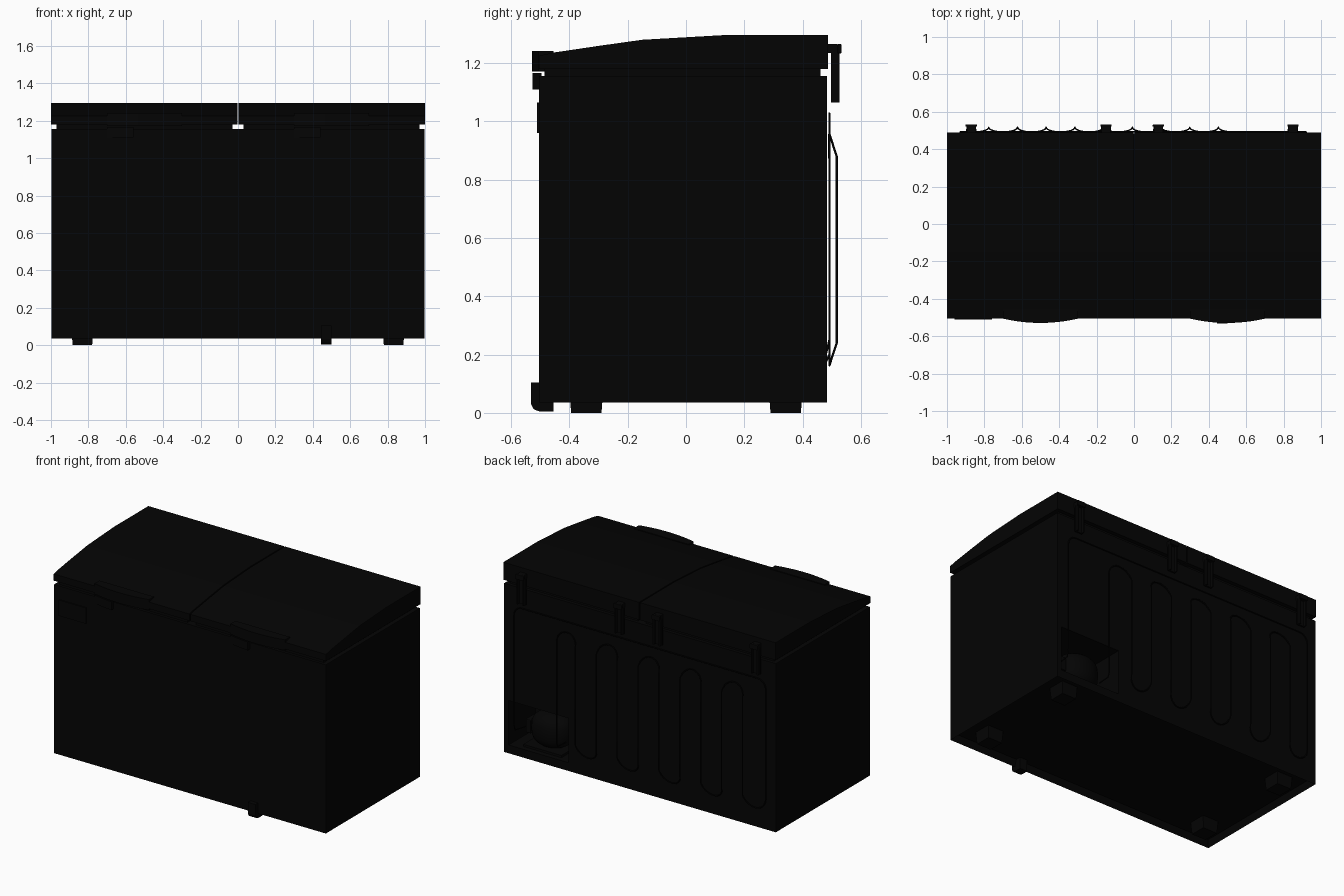
import bpy, bmesh, math

if "Cube" in bpy.data.objects:
    bpy.data.objects.remove(bpy.data.objects["Cube"])

mat = bpy.data.materials.new("black_enamel")
mat.diffuse_color = (0.0012, 0.0012, 0.0012, 1)
mat.use_nodes = True
mat.node_tree.nodes["Principled BSDF"].inputs["Base Color"].default_value = mat.diffuse_color


def finish(name, bm):
    bmesh.ops.recalc_face_normals(bm, faces=bm.faces)
    me = bpy.data.meshes.new(name)
    bm.to_mesh(me)
    bm.free()
    ob = bpy.data.objects.new(name, me)
    bpy.context.collection.objects.link(ob)
    me.materials.append(mat)
    return ob


def box(name, x0, x1, y0, y1, z0, z1, bevel=0):
    bm = bmesh.new()
    bmesh.ops.create_cube(bm, size=1)
    for v in bm.verts:
        v.co = ((x0 + x1) / 2 + v.co.x * (x1 - x0),
                (y0 + y1) / 2 + v.co.y * (y1 - y0),
                (z0 + z1) / 2 + v.co.z * (z1 - z0))
    if bevel:
        bmesh.ops.bevel(bm, geom=bm.edges[:], offset=bevel, segments=2,
                        profile=0.5, affect='EDGES')
    return finish(name, bm)


def prism(name, pts, axis, a, b):
    """Extrude a closed profile: axis 'x' takes (y, z) points, 'z' takes (x, y)."""
    bm = bmesh.new()
    put = (lambda p, t: (t, p[0], p[1])) if axis == 'x' else (lambda p, t: (p[0], p[1], t))
    face = bm.faces.new([bm.verts.new(put(p, a)) for p in pts])
    new = bmesh.ops.extrude_face_region(bm, geom=[face])['geom']
    shift = (b - a, 0, 0) if axis == 'x' else (0, 0, b - a)
    bmesh.ops.translate(bm, vec=shift, verts=[g for g in new if isinstance(g, bmesh.types.BMVert)])
    return finish(name, bm)


def smooth(ob):
    bpy.ops.object.select_all(action='DESELECT')
    bpy.context.view_layer.objects.active = ob
    ob.select_set(True)
    bpy.ops.object.shade_smooth_by_angle(angle=math.radians(35))


# cabinet with a recessed underside
body = box("cabinet", -0.998, 0.998, -0.504, 0.483, 0.035, 1.155)
bm = bmesh.new()
bm.from_mesh(body.data)
bottom = min(bm.faces, key=lambda f: f.calc_center_median().z)
bmesh.ops.inset_region(bm, faces=[bottom], thickness=0.02)
bmesh.ops.translate(bm, vec=(0, 0, 0.045), verts=bottom.verts)
bm.to_mesh(body.data)
bm.free()

# compressor niche cut in the back
cutter = box("niche_cutter", 0.525, 0.965, 0.2, 0.55, 0.09, 0.385)
cutter.hide_render = True
mod = body.modifiers.new("niche", 'BOOLEAN')
mod.object = cutter
mod.solver = 'EXACT'
bpy.context.view_layer.objects.active = body
bpy.ops.object.modifier_apply(modifier=mod.name)
bpy.data.objects.remove(cutter)

# compressor: rounded pot with a base plate
bm = bmesh.new()
bmesh.ops.create_uvsphere(bm, u_segments=28, v_segments=14, radius=1)
for v in bm.verts:
    sq = lambda t: math.copysign(abs(t) ** 0.65, t)
    v.co = (0.735 + v.co.x * 0.14, 0.345 + v.co.y * 0.11, 0.21 + sq(v.co.z) * 0.115)
smooth(finish("compressor", bm))
box("compressor_base", 0.6, 0.88, 0.24, 0.45, 0.09, 0.105)
box("compressor_relay", 0.86, 0.9, 0.3, 0.4, 0.16, 0.25, 0.006)

# lids with gaskets, curved in profile
top = [(-0.505, 1.225), (-0.455, 1.236), (-0.3, 1.259), (-0.15, 1.28),
       (-0.01, 1.288), (0.13, 1.296), (0.488, 1.296)]
lid_profile = [(-0.505, 1.18)] + top + [(0.488, 1.18)]


def arc_y(x, c):
    """Front line of the bowed handle centred on x = c."""
    return -0.506 - 0.023 * (1 - ((x - c) / 0.2) ** 2)


def bowed(name, c, x0, x1, back, z0, z1):
    n = 12
    front = [(x0 + (x1 - x0) * i / n, arc_y(x0 + (x1 - x0) * i / n, c)) for i in range(n + 1)]
    smooth(prism(name, front + [(x1, back), (x0, back)], 'z', z0, z1))


for side, s in (("left", -1), ("right", 1)):
    prism(side + "_lid", lid_profile, 'x', s * 0.004, s * 1.0)
    a, b = sorted((s * 0.03, s * 0.97))
    box(side + "_gasket", a, b, -0.486, 0.462, 1.15, 1.185)
    # bowed handle on the lid edge and the catch below it
    c = s * 0.5
    bowed(side + "_handle", c, c - 0.2, c + 0.2, -0.455, 1.172, 1.242)
    bowed(side + "_catch", c, c - 0.2, c - 0.06, -0.495, 1.11, 1.166)

# small control panel at front left
box("control_panel", -0.96, -0.76, -0.511, -0.5, 0.96, 1.065)

# hinges: crossed lid bracket, pin and channel-shaped plate
for i, x in enumerate((-0.87, -0.15, 0.13, 0.85)):
    n = "hinge_%d_" % (i + 1)
    box(n + "lid_bracket", x - 0.024, x + 0.024, 0.48, 0.52, 1.235, 1.265)
    box(n + "pin", x - 0.03, x + 0.03, 0.52, 0.533, 1.233, 1.266, 0.003)
    box(n + "plate", x - 0.028, x + 0.028, 0.497, 0.507, 1.065, 1.24)
    for s in (-1, 1):
        a, b = sorted((x + s * 0.018, x + s * 0.026))
        box(n + "flange", a, b, 0.497, 0.526, 1.065, 1.24)

# tapered feet
for x in (-0.832, 0.832):
    for y in (-0.342, 0.342):
        foot = box("foot", x - 0.058, x + 0.058, y - 0.058, y + 0.058, 0, 0.081)
        for v in foot.data.vertices:
            if v.co.z < 0.01:
                v.co.x = x + (v.co.x - x) * 0.9
                v.co.y = y + (v.co.y - y) * 0.9

# drain spout under the front edge
prism("drain_spout", [(-0.532, 0.105), (-0.532, 0.03), (-0.522, 0.012), (-0.5, 0.004),
                      (-0.455, 0.004), (-0.455, 0.082), (-0.49, 0.082), (-0.49, 0.105)],
      'x', 0.445, 0.5)

# serpentine condenser tube on the back
WALL, OUT, Z0, Z1 = 0.492, 0.025, 0.24, 0.88
cols = [0.605 - 0.1535 * i for i in range(11)]
depth = [0] + [OUT] * 9 + [0]
path = [(0.605, 0.4, 0.17), (0.605, 0.48, 0.175), (0.605, WALL, 0.2)]
for i in range(10):
    up = i % 2 == 0
    mid, r = (cols[i] + cols[i + 1]) / 2, (cols[i] - cols[i + 1]) / 2
    for k in range(13):
        t = math.pi * k / 12
        d = depth[i] if k <= 6 else depth[i + 1]
        z = Z1 + r * math.sin(t) if up else Z0 - r * math.sin(t)
        path.append((mid + r * math.cos(t), WALL + d * (1 - math.sin(t)), z))


def corner(cx, cz, a0, a1, r=0.06):
    for k in range(7):
        t = math.radians(a0 + (a1 - a0) * k / 6)
        path.append((cx + r * math.cos(t), WALL, cz + r * math.sin(t)))


corner(cols[-1] + 0.06, 0.967, 180, 90)
corner(0.86, 0.967, 90, 0)
path += [(0.92, WALL, 0.25), (0.92, 0.48, 0.2), (0.92, 0.36, 0.18)]
cu = bpy.data.curves.new("condenser_tube", 'CURVE')
cu.dimensions = '3D'
cu.bevel_depth = 0.004
cu.bevel_resolution = 2
cu.use_fill_caps = True
sp = cu.splines.new('POLY')
sp.points.add(len(path) - 1)
for p, co in zip(sp.points, path):
    p.co = (*co, 1)
cu.materials.append(mat)
bpy.context.collection.objects.link(bpy.data.objects.new("condenser_tube", cu))
